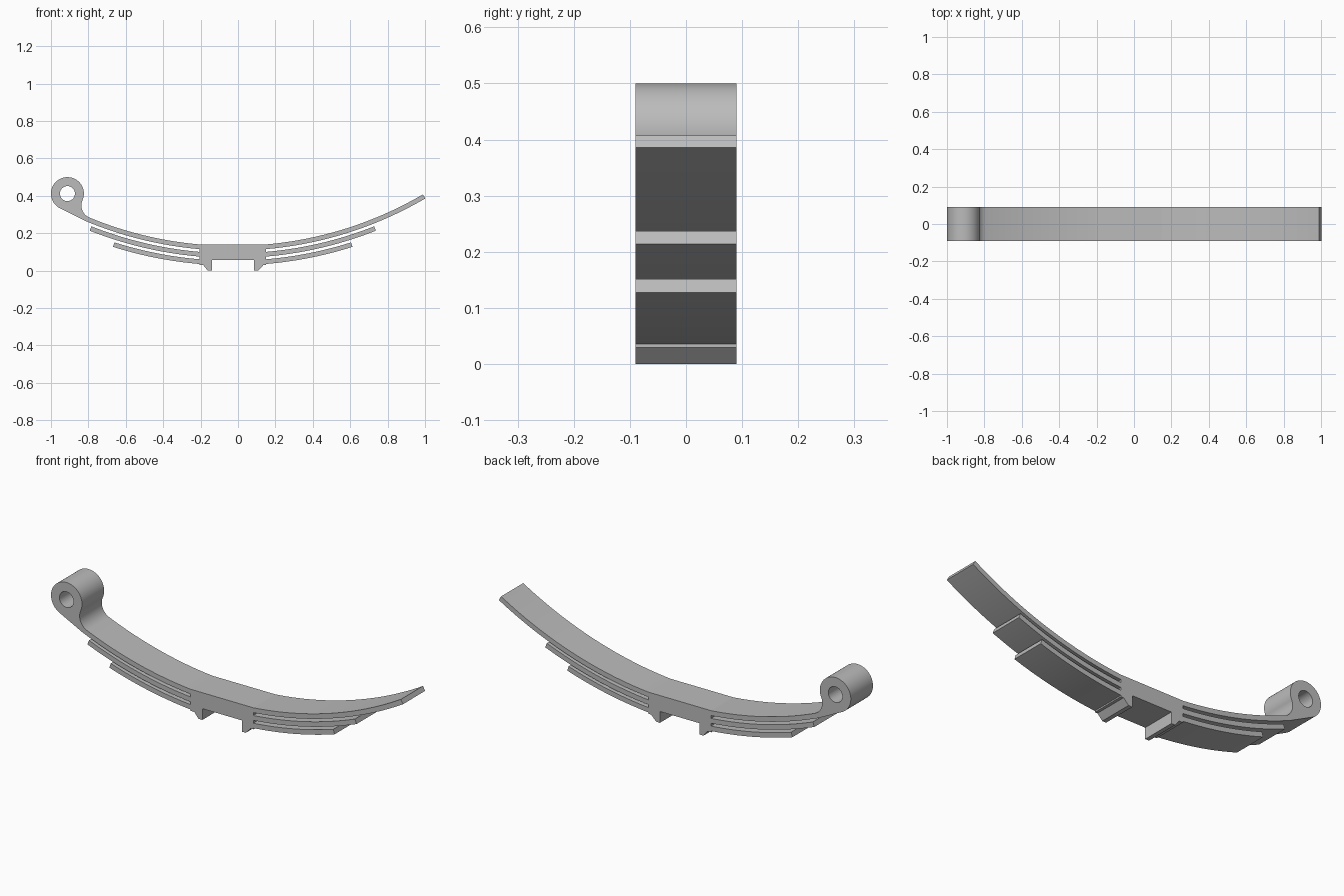
import bpy, bmesh, math
from mathutils import Vector

if "Cube" in bpy.data.objects:
    bpy.data.objects.remove(bpy.data.objects["Cube"], do_unlink=True)

# Shared dimensions: all leaves are concentric arcs around CENTRE
CENTRE = Vector((-0.028, 2.1466))
RADIUS, THICK, PITCH = 2.0143, 0.025, 0.0395
HALF_WIDTH, HALF_BLOCK = 0.09, 0.178
EYE, EYE_R, HOLE_R, FILLET_R = Vector((-0.912, 0.412)), 0.088, 0.04, 0.07


def on_arc(r, t):
    """Point at angle t from straight down on a leaf arc."""
    return CENTRE + Vector((math.sin(t), -math.cos(t))) * r


def leaf_arc(r, t0, t1, steps=28):
    return [on_arc(r, t0 + (t1 - t0) * i / steps) for i in range(steps + 1)]


def circle_arc(c, r, a0, a1, steps):
    return [c + Vector((math.cos(a), math.sin(a))) * r
            for a in (a0 + (a1 - a0) * i / steps for i in range(steps + 1))]


def heading(v):
    return math.atan2(v.y, v.x)


def block_angle(r):
    return math.asin(HALF_BLOCK / r)


def leaf_end(level, tip, side):
    """Top and bottom of one free leaf, from the block to its tip and back."""
    top = RADIUS + level * PITCH
    low = top + THICK
    return (leaf_arc(top, side * block_angle(top), side * tip)
            + leaf_arc(low, side * tip, side * block_angle(low)))


TIPS = [0.529, 0.377, 0.307]

# Fillet between the eye and the top leaf
eye_off = EYE - CENTRE
d_eye, d_fil = eye_off.length, RADIUS - FILLET_R
gap = EYE_R + FILLET_R
t_fil = (math.atan2(eye_off.x, -eye_off.y)
         + math.acos((d_eye**2 + d_fil**2 - gap**2) / (2 * d_eye * d_fil)))
fil = on_arc(d_fil, t_fil)
a_leaf = heading(fil - CENTRE) % math.tau
a_eye = heading(EYE - fil) % math.tau

# Straight underside running tangent to the eye
t_under = -0.40
under = on_arc(RADIUS + THICK, t_under)
to_eye = EYE - under
a_tan = heading(to_eye) + math.asin(EYE_R / to_eye.length) + math.pi / 2

# Left side: top leaf with rolled eye, then the two lower leaves
outline = leaf_arc(RADIUS, -block_angle(RADIUS), t_fil)
outline += circle_arc(fil, FILLET_R, a_leaf, a_eye, 48)[1:]
outline += circle_arc(EYE, EYE_R, a_eye - math.pi, a_tan, 120)[1:]
outline += leaf_arc(RADIUS + THICK, t_under, -block_angle(RADIUS + THICK))
for level in (1, 2):
    outline += leaf_end(level, TIPS[level], -1)

# Clamp block underside with two locating feet
outline += [Vector(p) for p in (
    (-0.206, 0.029), (-0.185, 0.029), (-0.162, 0), (-0.14, 0), (-0.14, 0.058),
    (0.085, 0.058), (0.085, 0), (0.107, 0), (0.135, 0.029), (0.15, 0.029))]

# Right side: free leaf ends from the bottom up
for level in (2, 1, 0):
    outline += reversed(leaf_end(level, TIPS[level], 1))

# Fill the profile, with the eye's bore as a hole, and give it width
curve = bpy.data.curves.new("leaf_spring", "CURVE")
curve.dimensions = "2D"
curve.fill_mode = "BOTH"
curve.extrude = HALF_WIDTH
for loop in (outline, circle_arc(EYE, HOLE_R, 0, math.tau, 128)[:-1]):
    spline = curve.splines.new("POLY")
    spline.points.add(len(loop) - 1)
    for point, co in zip(spline.points, loop):
        point.co = (co.x, co.y, 0, 1)
    spline.use_cyclic_u = True

spring = bpy.data.objects.new("leaf_spring", curve)
bpy.context.collection.objects.link(spring)
spring.rotation_euler.x = math.pi / 2
bpy.ops.object.select_all(action="DESELECT")
spring.select_set(True)
bpy.context.view_layer.objects.active = spring
bpy.ops.object.convert(target="MESH")
bpy.ops.object.transform_apply(location=False, rotation=True, scale=False)
spring = bpy.context.object

# Weld the caps to the sides
bm = bmesh.new()
bm.from_mesh(spring.data)
bmesh.ops.remove_doubles(bm, verts=bm.verts, dist=0.00005)
bmesh.ops.recalc_face_normals(bm, faces=bm.faces)
bm.to_mesh(spring.data)
bm.free()
bpy.ops.object.shade_smooth_by_angle(angle=math.radians(3.6))

# Plain grey steel
steel = bpy.data.materials.new("grey_steel")
steel.use_nodes = True
colour = (0.5, 0.5, 0.5, 1)
steel.diffuse_color = colour
steel.node_tree.nodes["Principled BSDF"].inputs["Base Color"].default_value = colour
spring.data.materials.clear()
spring.data.materials.append(steel)
